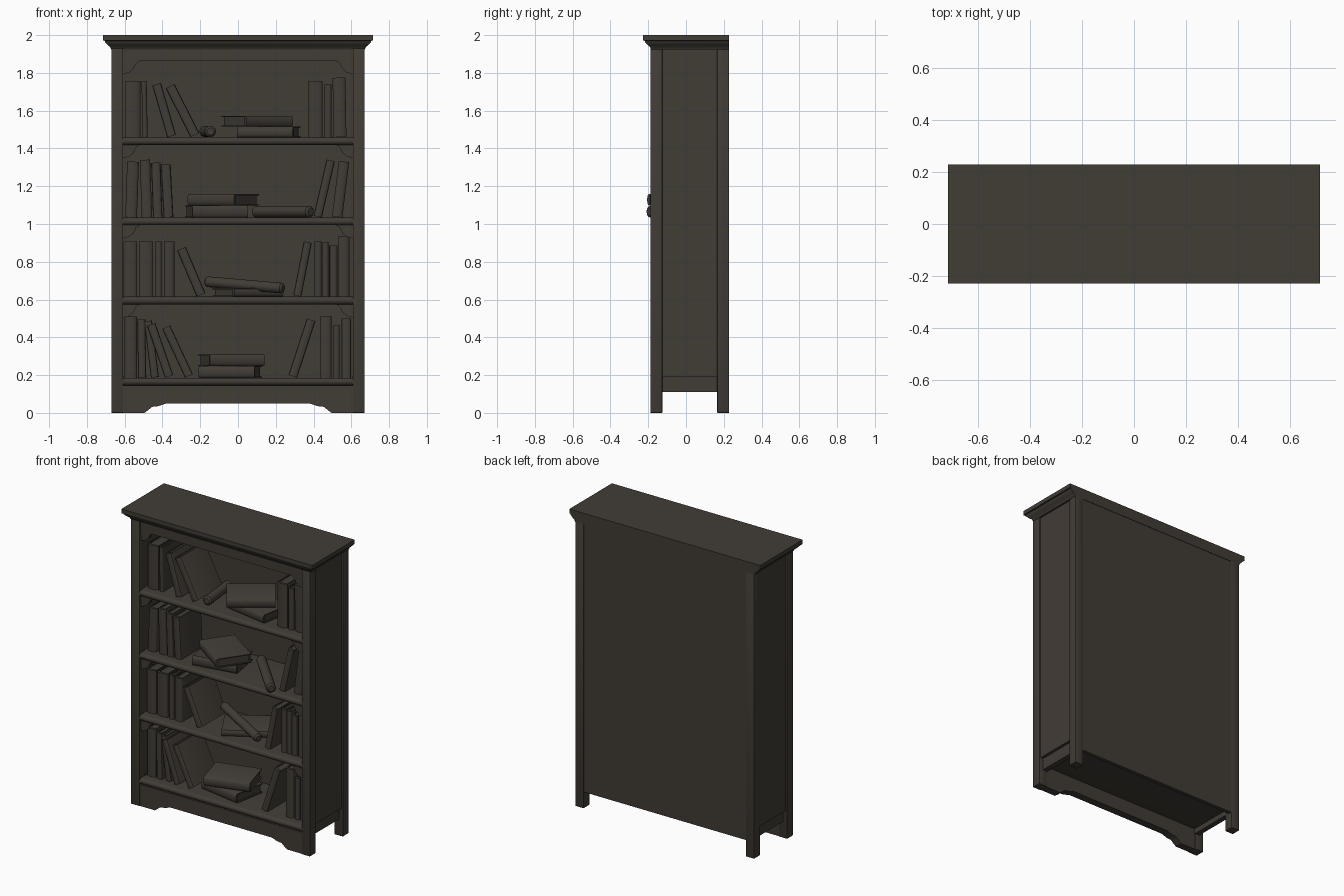
import bpy, bmesh, math
from mathutils import Matrix, Vector

if "Cube" in bpy.data.objects:
    bpy.data.objects.remove(bpy.data.objects["Cube"])

wood = bpy.data.materials.new("dark_brown_wood")
wood.diffuse_color = (0.053, 0.045, 0.036, 1)
wood.use_nodes = True
wood.node_tree.nodes["Principled BSDF"].inputs["Base Color"].default_value = wood.diffuse_color


def finish(name, bm, mw=None, bevel=0):
    bmesh.ops.recalc_face_normals(bm, faces=bm.faces)
    if bevel:
        bmesh.ops.bevel(bm, geom=bm.edges[:], offset=bevel, segments=2, affect='EDGES', profile=0.5)
    me = bpy.data.meshes.new(name)
    bm.to_mesh(me)
    bm.free()
    ob = bpy.data.objects.new(name, me)
    bpy.context.collection.objects.link(ob)
    me.materials.append(wood)
    if mw:
        ob.matrix_world = mw
    return ob


def loft(bm, rings):
    loops = [[bm.verts.new(p) for p in r] for r in rings]
    n = len(loops[0])
    for a, b in zip(loops, loops[1:]):
        for i in range(n):
            bm.faces.new((a[i], a[(i + 1) % n], b[(i + 1) % n], b[i]))
    bm.faces.new(loops[0])
    bm.faces.new(loops[-1])


def box(name, x0, x1, y0, y1, z0, z1, bevel=0):
    bm = bmesh.new()
    loft(bm, [[(x0, y0, z), (x1, y0, z), (x1, y1, z), (x0, y1, z)] for z in (z0, z1)])
    return finish(name, bm, bevel=bevel)


def prism_xz(name, pts, y0, y1):
    bm = bmesh.new()
    loft(bm, [[(x, y, z) for x, z in pts] for y in (y0, y1)])
    return finish(name, bm)


# Carcass: posts, side panels, low side rails
for s, side in ((-1, "left"), (1, "right")):
    def sbox(name, xa, xb, *rest):
        box(side + name, min(s * xa, s * xb), max(s * xa, s * xb), *rest)
    sbox("_front_post", 0.608, 0.67, -0.188, -0.125, 0, 1.93, 0.003)
    sbox("_back_post", 0.608, 0.67, 0.165, 0.228, 0, 1.93, 0.003)
    sbox("_side_panel", 0.612, 0.66, -0.13, 0.17, 0.19, 1.93)
    sbox("_side_rail", 0.605, 0.64, -0.13, 0.17, 0.11, 0.195)
box("back_panel", -0.61, 0.61, 0.2, 0.225, 0.11, 1.93)

# Cornice: stepped moulding on front and sides, flush at the back
bm = bmesh.new()
prof = [(0, 1.925), (0.006, 1.938), (0.018, 1.948), (0.032, 1.962), (0.034, 1.97),
        (0.043, 1.972), (0.043, 2.0)]
loft(bm, [[(-0.672 - o, -0.185 - o, z), (0.672 + o, -0.185 - o, z),
           (0.672 + o, 0.228, z), (-0.672 - o, 0.228, z)] for o, z in prof])
finish("cornice", bm)
box("top_rail", -0.61, 0.61, -0.178, -0.145, 1.862, 1.93)

# Arched front base rail
arch = [(0.61, 0), (0.495, 0), (0.475, 0.015), (0.455, 0.032), (0.42, 0.036), (0.38, 0.05)]
pts = [(0.61, 0.145)] + arch + [(-x, z) for x, z in reversed(arch)] + [(-0.61, 0.145)]
prism_xz("base_rail", pts, -0.182, -0.13)

# Shelves with rounded front edge, and corner brackets
SHELF = [1.459, 1.034, 0.615, 0.186]
for i, z in enumerate(SHELF):
    bm = bmesh.new()
    nose = [(-0.166 - 0.02 * math.sin(a), z - 0.02 + 0.02 * math.cos(a))
            for a in [math.pi * k / 8 for k in range(9)]]
    sec = nose + [(0.205, z - 0.04), (0.205, z)]
    loft(bm, [[(x, y, zz) for y, zz in sec] for x in (-0.612, 0.612)])
    finish("shelf_%d" % i, bm)
BR = [(0, 0), (0.095, 0), (0.072, -0.014), (0.06, -0.042), (0.035, -0.062), (0, -0.072)]
for z in [1.864] + [h - 0.04 for h in SHELF[:3]]:
    for s in (-1, 1):
        prism_xz("corner_bracket", [(s * (0.612 - a), z + b) for a, b in BR], -0.172, -0.14)


# Books: wrapped cover with rounded spine, plus inset page block
def book(name, t, h, d, mw):
    bm = bmesh.new()
    c = min(0.006, t * 0.2)
    r = t / 2
    spine = [(-r * math.cos(a), -d / 2 - 0.012 * math.sin(a))
             for a in [math.pi * k / 6 for k in range(7)]]
    outer = spine + [(r, d / 2), (r - c, d / 2), (r - c, -d / 2 + c), (-r + c, -d / 2 + c), (-r + c, d / 2)]
    outer.append((-r, d / 2))
    loft(bm, [[(x, y, z) for x, y in outer] for z in (0, h)])
    p = r - c * 0.9
    loft(bm, [[(-p, -d / 2, z), (p, -d / 2, z), (p, d / 2 - 0.012, z), (-p, d / 2 - 0.012, z)]
              for z in (0.008, h - 0.008)])
    finish(name, bm, mw)


def standing(i, xb, t, h, deg=0, d=0.22, y=0.0):
    a = math.radians(deg)
    z = SHELF[i] + abs(math.sin(a)) * t / 2
    book("standing_book", t, h, d, Matrix.Translation((xb, y, z)) @ Matrix.Rotation(a, 4, 'Y'))


def lying(z, x, y, t, yaw, h=0.3, d=0.22):
    m = Matrix.Translation((x, y, z + t / 2)) @ Matrix.Rotation(math.radians(yaw), 4, 'Z')
    m = m @ Matrix.Rotation(math.pi / 2, 4, 'Y') @ Matrix.Translation((0, 0, -h / 2))
    book("lying_book", t, h, d, m)


# (bottom centre x, thickness, height, tilt) per shelf, top shelf first
ROWS = [
    [(-0.558, 0.082, 0.297), (-0.492, 0.027, 0.297, -1), (-0.352, 0.048, 0.285, -16),
     (-0.228, 0.052, 0.29, -27), (0.41, 0.074, 0.297), (0.476, 0.038, 0.28), (0.54, 0.068, 0.315, -1)],
    [(-0.566, 0.062, 0.295, 2), (-0.482, 0.055, 0.305, -2), (-0.425, 0.05, 0.29, -2),
     (-0.368, 0.052, 0.28, -3), (0.422, 0.045, 0.305, 13), (0.525, 0.055, 0.295, 7)],
    [(-0.57, 0.072, 0.293), (-0.487, 0.076, 0.293), (-0.42, 0.032, 0.293), (-0.365, 0.056, 0.293),
     (-0.196, 0.05, 0.265, -23), (0.314, 0.043, 0.29, 11), (0.424, 0.036, 0.293),
     (0.463, 0.033, 0.29), (0.505, 0.044, 0.27), (0.56, 0.058, 0.32)],
    [(-0.568, 0.064, 0.325), (-0.507, 0.043, 0.308, -1), (-0.44, 0.042, 0.3, -7),
     (-0.365, 0.046, 0.29, -19), (-0.26, 0.046, 0.285, -25), (0.29, 0.048, 0.315, 18),
     (0.465, 0.058, 0.328), (0.522, 0.032, 0.28), (0.573, 0.05, 0.315)],
]
for i, row in enumerate(ROWS):
    for b in row:
        standing(i, *b, d=0.25 if len(b) > 3 and abs(b[3]) > 10 else 0.22)

lying(1.459, 0.163, 0.0, 0.056, -10)
lying(1.515, 0.098, 0.0, 0.058, 35)
lying(1.034, -0.115, 0.0, 0.064, 10)
lying(1.098, -0.075, -0.02, 0.06, -35)
lying(0.615, 0.05, 0.03, 0.045, 30)
lying(0.186, -0.04, 0.0, 0.062, -10)
lying(0.248, -0.037, 0.0, 0.062, 16)


# Rolled scrolls with softened ends
def scroll(p, q, r):
    p, q = Vector(p), Vector(q)
    L = (q - p).length
    bm = bmesh.new()
    loft(bm, [[(k * r * math.cos(a), k * r * math.sin(a), z) for a in [math.tau * j / 16 for j in range(16)]]
              for k, z in ((0.65, 0), (1, 0.01), (1, L - 0.01), (0.65, L))])
    ob = finish("scroll", bm, Matrix.Translation(p) @ (q - p).to_track_quat('Z', 'Y').to_matrix().to_4x4())


scroll((-0.145, -0.13, 1.49), (-0.175, 0.15, 1.49), 0.03)
scroll((0.09, 0.12, 1.065), (0.385, -0.195, 1.065), 0.031)
scroll((-0.17, 0.09, 0.695), (0.24, -0.12, 0.66), 0.028)

# Smooth curved surfaces, keep corners sharp
bpy.ops.object.select_all(action='SELECT')
bpy.context.view_layer.objects.active = bpy.context.selected_objects[0]
bpy.ops.object.shade_smooth_by_angle(angle=math.radians(35))
